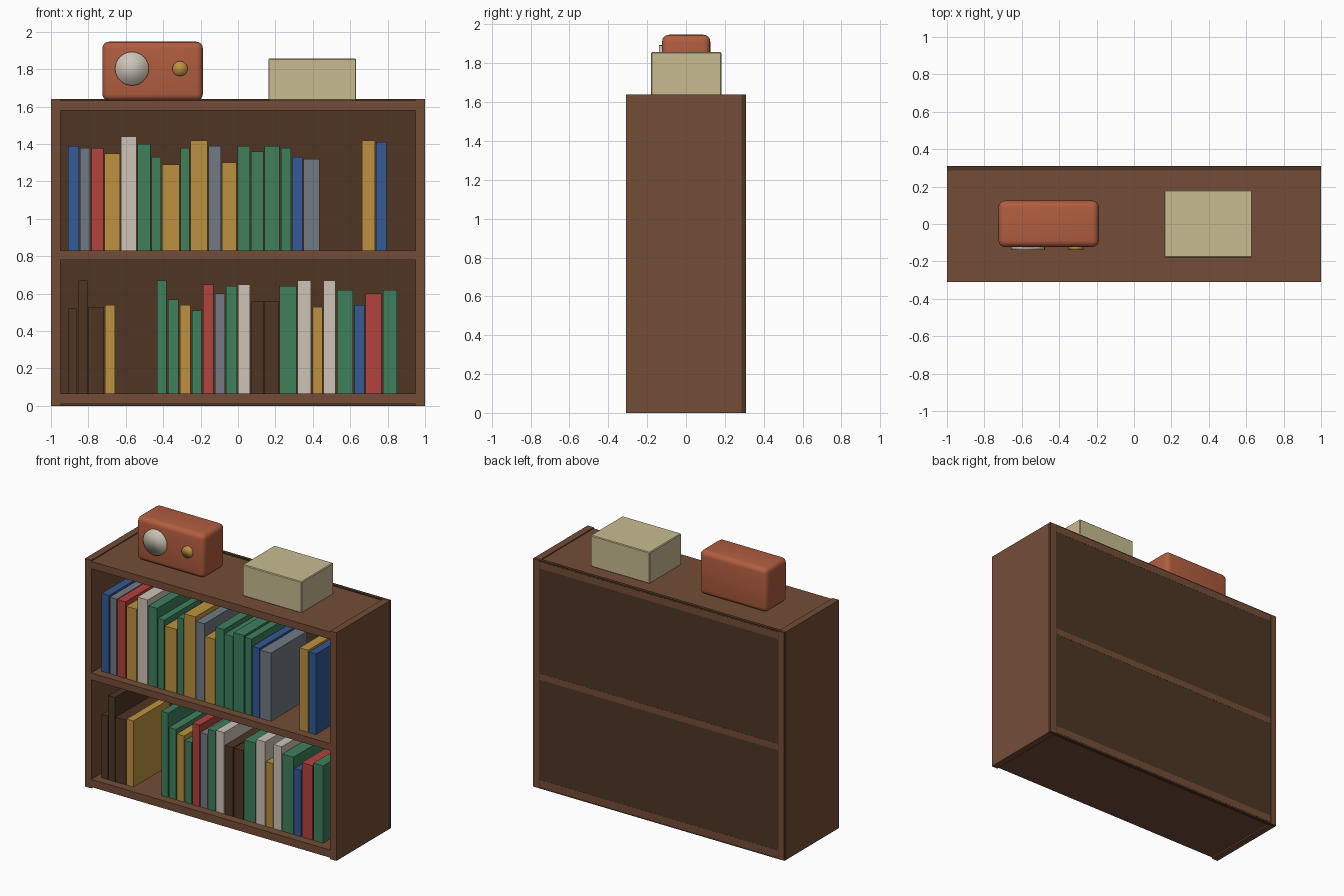
import bpy
import bmesh
import math
from mathutils import Matrix, Vector

cube = bpy.data.objects.get("Cube")
if cube:
    bpy.data.objects.remove(cube, do_unlink=True)


def make_material(name, *rgb):
    mat = bpy.data.materials.new(name)
    mat.use_nodes = True
    mat.diffuse_color = (*rgb, 1)
    mat.node_tree.nodes["Principled BSDF"].inputs["Base Color"].default_value = (*rgb, 1)
    return mat


wood = make_material("wood", 0.175, 0.075, 0.038)
dark = make_material("dark_wood", 0.077, 0.035, 0.017)
orange = make_material("terracotta", 0.44, 0.11, 0.05)
beige = make_material("beige_card", 0.58, 0.5, 0.285)
white = make_material("off_white", 0.61, 0.55, 0.47)
blue = make_material("blue", 0.035, 0.1, 0.3)
grey = make_material("grey", 0.17, 0.195, 0.23)
red = make_material("red", 0.45, 0.055, 0.045)
gold = make_material("gold", 0.51, 0.285, 0.05)
green = make_material("green", 0.05, 0.215, 0.107)


def finish(name, bm, mat):
    mesh = bpy.data.meshes.new(name)
    bm.to_mesh(mesh)
    bm.free()
    mesh.materials.append(mat)
    obj = bpy.data.objects.new(name, mesh)
    bpy.context.collection.objects.link(obj)
    return obj


def box(name, mat, x, y, z, bevel=0, segments=1):
    """Box spanning the given (low, high) ranges, optionally with rounded edges."""
    low, high = Vector((x[0], y[0], z[0])), Vector((x[1], y[1], z[1]))
    bm = bmesh.new()
    matrix = Matrix.Translation((low + high) / 2) @ Matrix.Diagonal((*(high - low), 1))
    bmesh.ops.create_cube(bm, size=1, matrix=matrix)
    if bevel:
        bmesh.ops.bevel(bm, geom=bm.edges[:], offset=bevel, segments=segments,
                        profile=0.5, affect='EDGES')
    obj = finish(name, bm, mat)
    if segments > 1:
        obj.data.shade_smooth()
    return obj


def dial(name, mat, x, z, radius):
    """Round disc on the front of the radio."""
    bm = bmesh.new()
    matrix = Matrix.Translation((x, -0.125, z)) @ Matrix.Rotation(math.pi / 2, 4, 'X')
    bmesh.ops.create_cone(bm, cap_ends=True, segments=32, radius1=radius,
                          radius2=radius, depth=0.03, matrix=matrix)
    finish(name, bm, mat).data.shade_smooth()


# Bookcase: back panel, and boards whose rear ends show on the back
DEPTH, BACK, HEIGHT = 0.31, 0.285, 1.64
box("back_panel", dark, (-1, 1), (BACK, DEPTH - 0.001), (0, HEIGHT))


def board(name, x, z):
    box(name, wood, x, (-DEPTH, BACK), z)
    inset = 0.002
    box(name + "_rear_edge", wood, (x[0] + inset, x[1] - inset),
        (DEPTH - 0.002, DEPTH), (z[0] + inset, z[1] - inset))


INNER = (-0.95, 0.95)
board("right_side", (-1, -0.95), (0, HEIGHT))
board("left_side", (0.95, 1), (0, HEIGHT))
board("bottom_board", INNER, (0.01, 0.065))
board("middle_shelf", INNER, (0.78, 0.83))
board("top_board", INNER, (1.58, 1.632))

# Books: (space along the shelf in thousandths, top height in hundredths, cover)
upper_row = [
    (65, 139, blue), (61, 138, grey), (71, 138, red), (88, 135, gold),
    (88, 144, white), (75, 140, green), (56, 133, green), (99, 129, gold),
    (53, 138, green), (96, 142, gold), (72, 139, grey), (83, 130, gold),
    (72, 139, green), (72, 136, green), (88, 139, green), (61, 138, green),
    (61, 133, blue), (91, 132, grey), (222, 0, None), (75, 142, gold),
    (61, 141, blue)]
lower_row = [
    (56, 52, dark), (56, 67, dark), (87, 53, dark), (60, 54, gold),
    (217, 0, None), (59, 67, green), (64, 57, green), (64, 54, gold),
    (59, 51, green), (64, 65, red), (61, 60, grey), (64, 64, green),
    (70, 65, white), (72, 56, dark), (80, 56, dark), (96, 64, green),
    (78, 67, white), (61, 53, gold), (70, 67, white), (94, 62, green),
    (61, 54, blue), (91, 60, red), (83, 62, green)]


def fill_shelf(name, row, floor):
    x = -0.91
    for number, (space, top, cover) in enumerate(row, 1):
        width = space / 1000
        if cover:
            box(f"{name}_book_{number}", cover, (x, x + width - 0.006),
                (-0.25, 0.16), (floor, top / 100))
        x += width


fill_shelf("upper", upper_row, 0.83)
fill_shelf("lower", lower_row, 0.065)

# Radio with speaker and tuning knob
box("radio_body", orange, (-0.725, -0.188), (-0.123, 0.125), (1.632, 1.947), 0.035, 4)
dial("radio_speaker", white, -0.567, 1.803, 0.09)
dial("radio_knob", gold, -0.31, 1.803, 0.04)

# Storage box
box("storage_box", beige, (0.162, 0.632), (-0.18, 0.182), (1.632, 1.857), 0.005)
